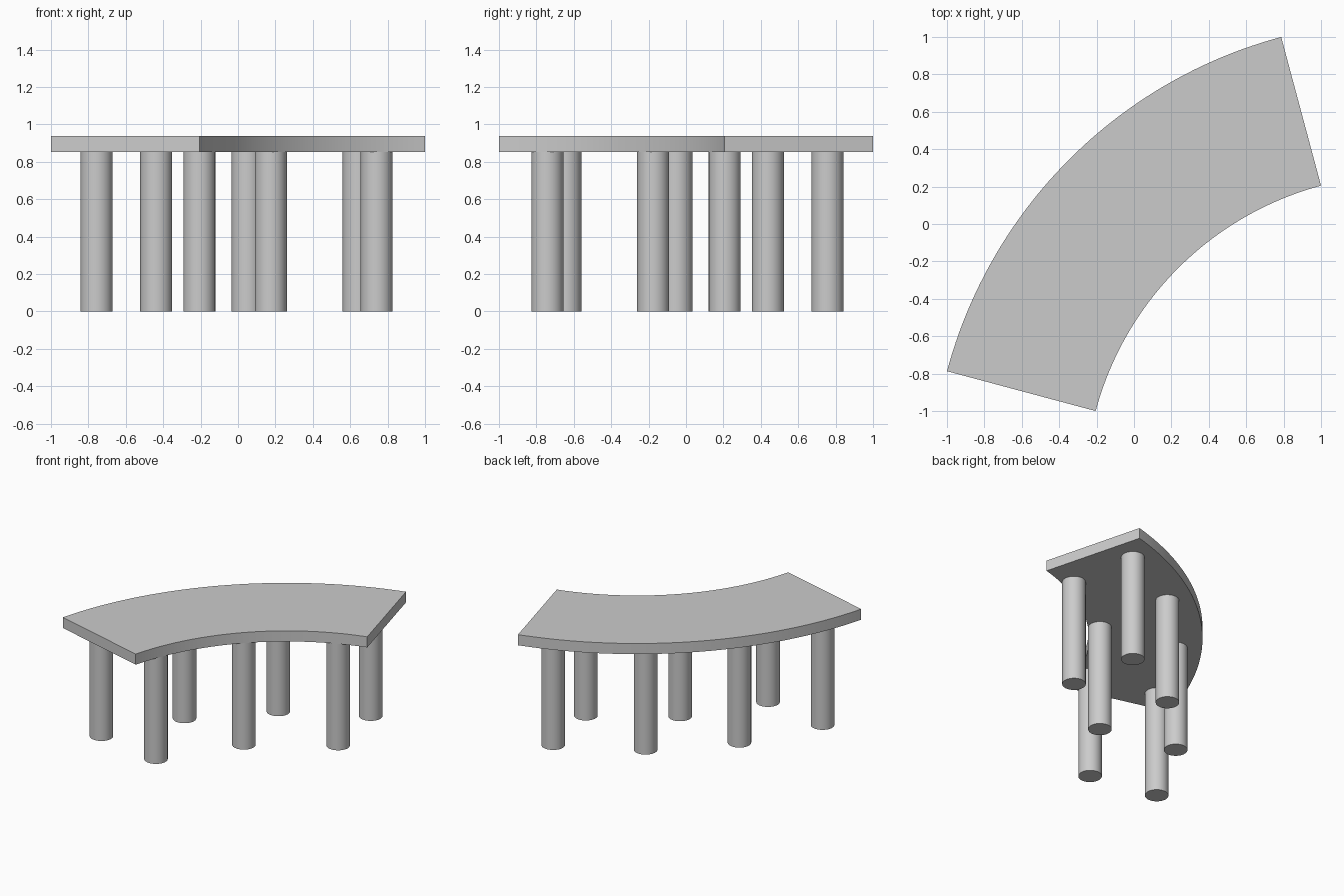
import bpy
import bmesh
from math import radians, cos, sin

cube = bpy.data.objects.get("Cube")
if cube:
    bpy.data.objects.remove(cube, do_unlink=True)

CX, CY = 1.441, -1.441           # centre of the curve
INNER, OUTER = 1.704, 2.527      # slab radii
START, END = 105, 165            # slab sweep in degrees
LEG_TOP, TOP = 0.853, 0.938
LEG_RADIUS = 0.0855

grey = bpy.data.materials.new("plain grey")
grey.use_nodes = True
colour = (0.6, 0.6, 0.6, 1)
grey.diffuse_color = colour
grey.node_tree.nodes["Principled BSDF"].inputs["Base Color"].default_value = colour


def polar(radius, degrees):
    a = radians(degrees)
    return CX + radius * cos(a), CY + radius * sin(a)


def shade(obj):
    obj.data.materials.append(grey)
    bpy.ops.object.select_all(action='DESELECT')
    obj.select_set(True)
    bpy.context.view_layer.objects.active = obj
    bpy.ops.object.shade_smooth_by_angle(angle=radians(30))


# Curved slab: a strip of quads swept round the arc, then thickened
def make_slab(steps=48):
    bm = bmesh.new()
    rows = []
    for i in range(steps + 1):
        angle = START + (END - START) * i / steps
        rows.append([bm.verts.new((*polar(r, angle), LEG_TOP)) for r in (INNER, OUTER)])
    for (a, b), (c, d) in zip(rows, rows[1:]):
        bm.faces.new((a, b, d, c))
    ext = bmesh.ops.extrude_face_region(bm, geom=bm.faces[:])
    top = [v for v in ext["geom"] if isinstance(v, bmesh.types.BMVert)]
    bmesh.ops.translate(bm, verts=top, vec=(0, 0, TOP - LEG_TOP))
    bmesh.ops.recalc_face_normals(bm, faces=bm.faces[:])
    mesh = bpy.data.meshes.new("curved_top")
    bm.to_mesh(mesh)
    bm.free()
    obj = bpy.data.objects.new("curved_top", mesh)
    bpy.context.collection.objects.link(obj)
    shade(obj)


# Round legs along an arc
def make_legs(name, radius, angles):
    for i, angle in enumerate(angles, 1):
        x, y = polar(radius, angle)
        bpy.ops.mesh.primitive_cylinder_add(vertices=48, radius=LEG_RADIUS, depth=LEG_TOP,
                                            location=(x, y, LEG_TOP / 2))
        leg = bpy.context.object
        leg.name = f"{name}_{i}"
        shade(leg)


make_slab()
make_legs("inner_leg", 1.79, (113, 135, 157))
make_legs("outer_leg", 2.337, (109.9, 126.5, 143.5, 160.1))
